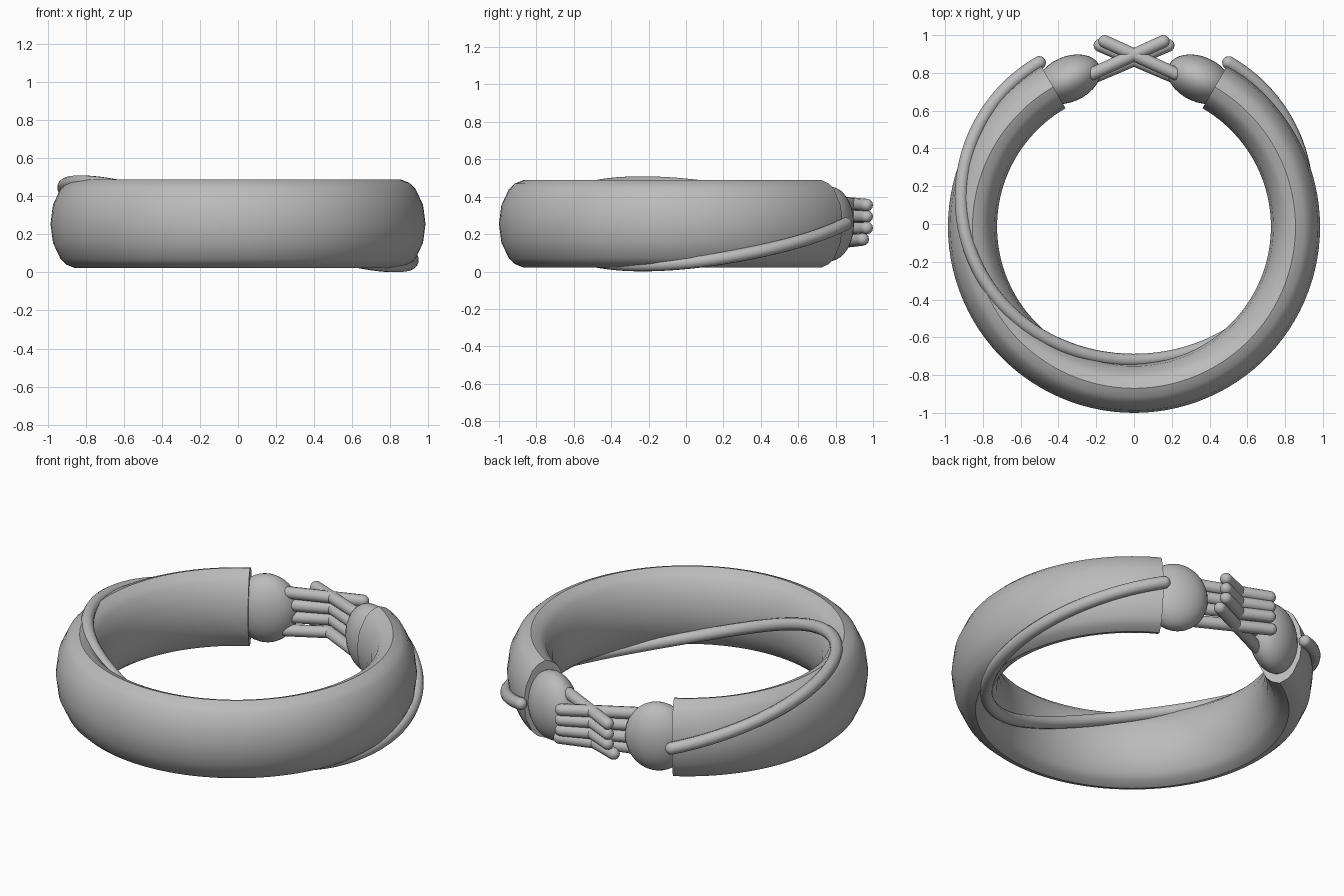
import bpy
import bmesh
from math import sin, cos, pi, radians
from mathutils import Vector, Matrix

cube = bpy.data.objects.get("Cube")
if cube:
    bpy.data.objects.remove(cube, do_unlink=True)

MID_Z = 0.255       # mid height of the band
MID_R = 0.855       # radius of the band's centreline
MID_Y = -0.015
GAP = 30            # half of the opening, in degrees from +y

GREY = (0.5, 0.5, 0.5, 1)
grey = bpy.data.materials.new("plain grey")
grey.use_nodes = True
grey.diffuse_color = GREY
grey.node_tree.nodes["Principled BSDF"].inputs["Base Color"].default_value = GREY


def ring_point(deg, offset, z):
    """Point on the ring; the angle runs from +y towards -x."""
    a, r = radians(deg), MID_R + offset
    return Vector((-r * sin(a), r * cos(a) + MID_Y, MID_Z + z))


def finish(obj, angle=35):
    bpy.ops.object.select_all(action='DESELECT')
    obj.select_set(True)
    bpy.context.view_layer.objects.active = obj
    if obj.type == 'CURVE':
        bpy.ops.object.convert(target='MESH')
        obj = bpy.context.object
    obj.data.materials.clear()
    obj.data.materials.append(grey)
    bpy.ops.object.shade_smooth_by_angle(angle=radians(angle))


def mesh_object(name, bm):
    bmesh.ops.recalc_face_normals(bm, faces=bm.faces)
    mesh = bpy.data.meshes.new(name)
    bm.to_mesh(mesh)
    bm.free()
    obj = bpy.data.objects.new(name, mesh)
    bpy.context.collection.objects.link(obj)
    finish(obj)


def rounded_tube(name, points, radius):
    """Round tube along the points, closed with domed ends."""
    points = [Vector(p) for p in points]

    def dome(end, before):
        d = (end - before).normalized()
        angles = [i * pi / 12 for i in range(1, 6)] + [pi * 0.48]
        return [(end + d * radius * sin(a), cos(a)) for a in angles]

    path = dome(points[0], points[1])[::-1]
    path += [(p, 1) for p in points]
    path += dome(points[-1], points[-2])
    curve = bpy.data.curves.new(name, 'CURVE')
    curve.dimensions = '3D'
    curve.bevel_depth = radius
    curve.bevel_resolution = 4
    curve.use_fill_caps = True
    spline = curve.splines.new('POLY')
    spline.points.add(len(path) - 1)
    for sp, (co, scale) in zip(spline.points, path):
        sp.co = (*co, 1)
        sp.radius = scale
    obj = bpy.data.objects.new(name, curve)
    bpy.context.collection.objects.link(obj)
    finish(obj, 50)


# Open band: a quarter profile mirrored both ways, swept round the ring
quarter = [(0.13, 0), (0.117, 0.1), (0.077, 0.185), (0.045, 0.215), (0, 0.233)]
half = quarter + [(-x, z) for x, z in quarter[-2::-1]]
profile = half + [(x, -z) for x, z in half[-2:0:-1]]
bm = bmesh.new()
steps = 90
rings = []
for i in range(steps + 1):
    deg = GAP + (360 - 2 * GAP) * i / steps
    rings.append([bm.verts.new(ring_point(deg, x, z)) for x, z in profile])
n = len(profile)
for a, b in zip(rings, rings[1:]):
    for j in range(n):
        k = (j + 1) % n
        bm.faces.new((a[j], a[k], b[k], b[j]))
bm.faces.new(rings[0])
bm.faces.new(rings[-1])
mesh_object("band", bm)

# Cord winding once round the band from end to end
cord = []
for i in range(121):
    t = i / 120
    phi = 2 * pi * t
    cord.append(ring_point(GAP + (360 - 2 * GAP) * t, 0.148 * cos(phi), 0.22 * sin(phi)))
rounded_tube("wrapped_cord", cord, 0.035)

# Hands: an oval palm on each band end and four straight, crossing fingers
for side, label in ((1, "left"), (-1, "right")):
    deg = -24 * side
    bm = bmesh.new()
    bmesh.ops.create_uvsphere(bm, u_segments=32, v_segments=20, radius=1)
    place = (Matrix.Translation(ring_point(deg, 0, 0))
             @ Matrix.Rotation(radians(deg), 4, 'Z')
             @ Matrix.Diagonal((0.18, 0.12, 0.2, 1)))
    bmesh.ops.transform(bm, matrix=place, verts=bm.verts)
    mesh_object(label + "_palm", bm)

    for i in range(4):
        root_z, tip_z = 0.37 - 0.073 * i, 0.355 - 0.061 * i
        lowest = i == 3
        root = (0.22 * side, 0.775 if lowest else 0.795, root_z)
        tip = (-(0.18 if lowest else 0.155) * side, 0.945 if lowest else 0.966, tip_z)
        rounded_tube(f"{label}_finger_{i + 1}", (root, tip), 0.034)
